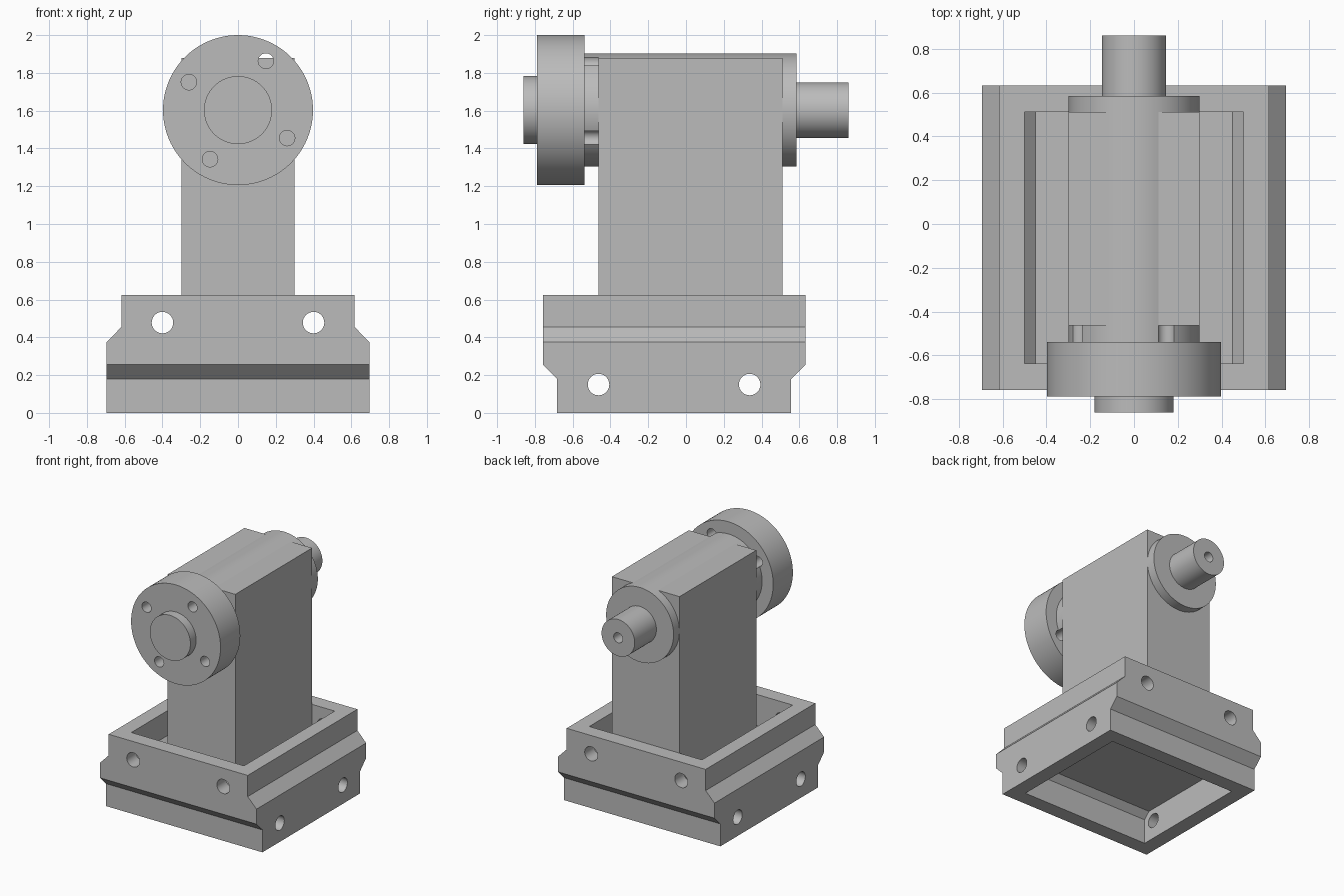
import bpy
import bmesh
from math import radians
from mathutils import Matrix

cube = bpy.data.objects.get("Cube")
if cube:
    bpy.data.objects.remove(cube, do_unlink=True)

grey = bpy.data.materials.new("machined grey")
grey.use_nodes = True
colour = (0.5, 0.5, 0.5, 1)
grey.diffuse_color = colour
grey.node_tree.nodes["Principled BSDF"].inputs["Base Color"].default_value = colour

AXIS_Z = 1.603     # height of the shaft axis
BASE_Y = -0.063    # depth centre of the base


def finish(name, bm):
    bmesh.ops.recalc_face_normals(bm, faces=bm.faces)
    mesh = bpy.data.meshes.new(name)
    bm.to_mesh(mesh)
    bm.free()
    mesh.materials.append(grey)
    obj = bpy.data.objects.new(name, mesh)
    bpy.context.collection.objects.link(obj)
    return obj


def box(name, lo, hi):
    bm = bmesh.new()
    size = [b - a for a, b in zip(lo, hi)]
    mid = [(a + b) / 2 for a, b in zip(lo, hi)]
    bmesh.ops.create_cube(bm, size=1, matrix=Matrix.Translation(mid) @ Matrix.Diagonal((*size, 1)))
    return finish(name, bm)


def rod(name, radius, start, end, axis="Y", across=0.0, z=AXIS_Z, sides=64):
    """Cylinder along X or Y; across is its place on the other level axis."""
    bm = bmesh.new()
    mid = (start + end) / 2
    place = (across, mid, z) if axis == "Y" else (mid, across, z)
    turn = Matrix.Rotation(radians(90), 4, "X" if axis == "Y" else "Y")
    bmesh.ops.create_cone(bm, cap_ends=True, segments=sides, radius1=radius, radius2=radius,
                          depth=end - start, matrix=Matrix.Translation(place) @ turn)
    return finish(name, bm)


def prism(name, half_profile, reach, axis):
    """Mirror a (half width, z) profile and extrude it along the given axis."""
    outline = half_profile + [(-w, z) for w, z in reversed(half_profile)]
    bm = bmesh.new()

    def place(w, z, d):
        return (w, BASE_Y + d, z) if axis == "Y" else (d, BASE_Y + w, z)

    face = bm.faces.new([bm.verts.new(place(w, z, -reach)) for w, z in outline])
    move = (0, 2 * reach, 0) if axis == "Y" else (2 * reach, 0, 0)
    ext = bmesh.ops.extrude_face_region(bm, geom=[face])
    verts = [g for g in ext["geom"] if isinstance(g, bmesh.types.BMVert)]
    bmesh.ops.translate(bm, verts=verts, vec=move)
    # the starting face is kept by the extrusion and closes the solid
    return finish(name, bm)


def combine(obj, tools, operation="DIFFERENCE"):
    """Apply booleans and discard the cutters."""
    for tool in tools:
        tool.hide_render = True
        mod = obj.modifiers.new("cut", "BOOLEAN")
        mod.operation, mod.object, mod.solver = operation, tool, "EXACT"
        bpy.context.view_layer.objects.active = obj
        bpy.ops.object.modifier_apply(modifier=mod.name)
        bpy.data.objects.remove(tool, do_unlink=True)
    return obj


# Base block: stepped in x above and in y below
base = prism("base", [(0.695, 0), (0.695, 0.375), (0.617, 0.455), (0.617, 0.625)], 0.695, "Y")
combine(base, [prism("base_trim", [(0.62, -0.1), (0.62, 0.18), (0.695, 0.255), (0.695, 0.7)],
                     0.9, "X")], "INTERSECT")

# Open pockets above and below the web, with bevelled floors
combine(base, [
    prism("upper_pocket", [(0.45, 0.375), (0.5, 0.425), (0.5, 0.7)], 0.575, "Y"),
    prism("lower_pocket", [(0.5, -0.1), (0.5, 0.2), (0.45, 0.25)], 0.575, "X"),
])

# Cross holes through the walls
for side in (-1, 1):
    combine(base, [
        rod("upper_hole", 0.057, -1, 1, "Y", side * 0.4, 0.478, 32),
        rod("lower_hole", 0.057, -1, 1, "X", BASE_Y + side * 0.4, 0.15, 32),
    ])

# Column and the barrel running through its top
column = box("column", (-0.3, -0.463, 0.36), (0.3, 0.511, 1.88))
barrel = rod("barrel", 0.299, -0.54, 0.585, sides=96)
flange = rod("flange", 0.397, -0.788, -0.538, sides=96)
hub = rod("hub", 0.18, -0.86, -0.78)
shaft = rod("shaft", 0.147, 0.575, 0.86)

# Bolt holes pass through the flange and notch the barrel front
for x, z in ((0.26, -0.148), (-0.148, -0.26), (-0.26, 0.148), (0.148, 0.26)):
    for part in (flange, barrel):
        combine(part, [rod("bolt_hole", 0.041, -0.9, -0.463, "Y", x, AXIS_Z + z, 32)])

# Centre hole in the shaft end
combine(shaft, [rod("centre_hole", 0.04, 0.66, 0.95, sides=32)])

# Smooth round surfaces, keep edges sharp
bpy.ops.object.select_all(action="DESELECT")
for part in (base, column, barrel, flange, hub, shaft):
    part.select_set(True)
bpy.context.view_layer.objects.active = base
bpy.ops.object.shade_smooth_by_angle(angle=radians(30))
